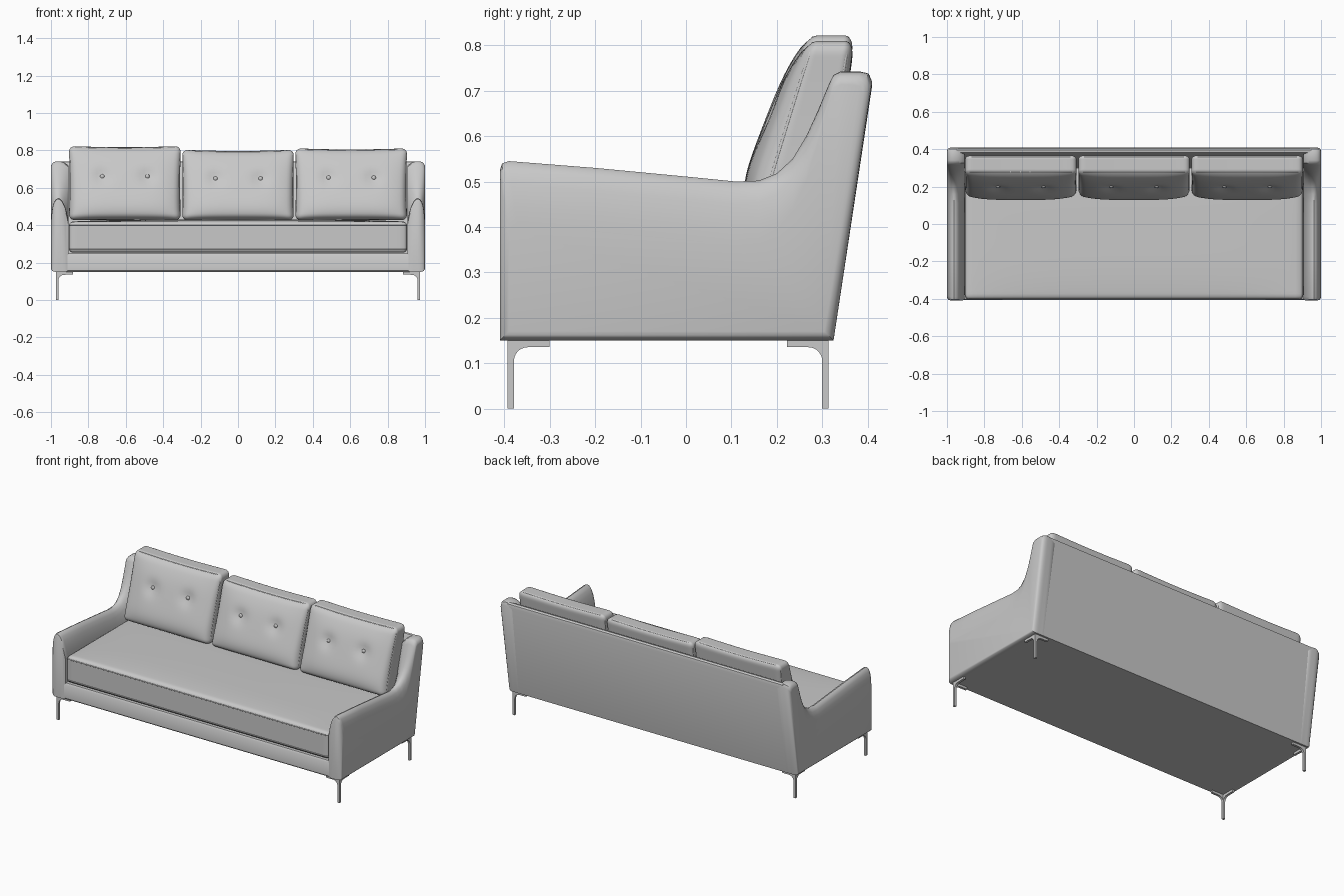
import bpy, bmesh, math
from mathutils import Vector

cube = bpy.data.objects.get("Cube")
if cube:
    bpy.data.objects.remove(cube, do_unlink=True)

fabric = bpy.data.materials.new("warm_grey")
fabric.use_nodes = True
GREY = (0.58, 0.58, 0.58, 1)
fabric.diffuse_color = GREY
fabric.node_tree.nodes["Principled BSDF"].inputs["Base Color"].default_value = GREY


def finish(name, bm, angle=40):
    bmesh.ops.recalc_face_normals(bm, faces=bm.faces)
    mesh = bpy.data.meshes.new(name)
    bm.to_mesh(mesh)
    bm.free()
    obj = bpy.data.objects.new(name, mesh)
    bpy.context.collection.objects.link(obj)
    mesh.materials.append(fabric)
    bpy.ops.object.select_all(action='DESELECT')
    obj.select_set(True)
    bpy.context.view_layer.objects.active = obj
    bpy.ops.object.shade_smooth_by_angle(angle=math.radians(angle))
    return obj


def loft(name, rings, angle=40):
    """Skin a list of equal-length closed rings and cap both ends."""
    bm = bmesh.new()
    loops = [[bm.verts.new(p) for p in ring] for ring in rings]
    for a, b in zip(loops, loops[1:]):
        for i in range(len(a)):
            j = (i + 1) % len(a)
            bm.faces.new((a[i], a[j], b[j], b[i]))
    bm.faces.new(loops[0])
    bm.faces.new(loops[-1])
    return finish(name, bm, angle)


def soft_box(name, half, radius, shape):
    """Rounded box whose points are then moved by the shape function."""
    bm = bmesh.new()
    bmesh.ops.create_cube(bm, size=2)
    bmesh.ops.subdivide_edges(bm, edges=bm.edges[:], cuts=31, use_grid_fill=True)
    half = Vector(half)
    for v in bm.verts:
        p = Vector([h * math.copysign(1 - (1 - min(abs(c), 1)) ** 1.5, c)
                    for c, h in zip(v.co, half)])
        core = Vector([max(-(h - radius), min(h - radius, c)) for c, h in zip(p, half)])
        v.co = shape(core + (p - core).normalized() * radius)
    return finish(name, bm, 60)


def piping(name, points, radius=0.004):
    curve = bpy.data.curves.new(name, 'CURVE')
    curve.dimensions = '3D'
    curve.bevel_depth = radius
    curve.bevel_resolution = 2
    line = curve.splines.new('POLY')
    line.points.add(len(points) - 1)
    for p, co in zip(line.points, points):
        p.co = (*co, 1)
    line.use_cyclic_u = True
    curve.materials.append(fabric)
    bpy.context.collection.objects.link(bpy.data.objects.new(name, curve))


def round_rect(w, h, r, steps=10):
    """Outline of a rounded rectangle, also sampled along its straight sides."""
    corners = []
    for k in range(4):
        cx, cy = (w - r) * (1, -1, -1, 1)[k], (h - r) * (1, 1, -1, -1)[k]
        corners.append([Vector((cx + r * math.cos(a), cy + r * math.sin(a)))
                        for a in [(k + i / 5) * math.pi / 2 for i in range(6)]])
    out = []
    for k in range(4):
        out += corners[k]
        a, b = corners[k][-1], corners[(k + 1) % 4][0]
        out += [a.lerp(b, i / steps) for i in range(1, steps)]
    return out


# Arms: side outline (y, z, how much the top rounds off), lofted across x
outline = [(-.41, .15, 0), (-.41, .525, 1), (-.405, .54, 1), (-.39, .545, 1),
           (-.2, .53, 1), (.0, .511, 1), (.11, .5, 1), (.16, .502, .95),
           (.2, .518, .9), (.235, .55, .8), (.265, .6, .7), (.29, .655, .5),
           (.315, .715, .3), (.325, .735, .2), (.34, .742, .2), (.385, .742, .2),
           (.402, .738, .2), (.41, .72, .2), (.325, .15, 0)]
# x position, drop of the top, inset of the edges
sections = [(.905, .13, .006), (.915, .08, .002), (.925, .045, 0), (.937, .02, 0),
            (.95, .004, 0), (.962, 0, 0), (.974, .006, 0), (.984, .022, .002),
            (.992, .05, .005), (.998, .1, .012), (1.0, .14, .02)]
for side, label in ((1, "left"), (-1, "right")):
    rings = []
    for x, drop, inset in sections:
        ring = []
        for y, z, f in outline:
            dy = inset if y < -.38 else -inset if (y > .37 or z < .2) else 0
            ring.append((side * x, y + dy, z - drop * f + (inset if z < .2 else 0)))
        rings.append(ring)
    loft(label + "_arm", rings)

# Reclined back panel and base
back = [(.325, .15), (.409, .715), (.405, .733), (.395, .74), (.383, .738),
        (.376, .725), (.3, .25), (.29, .15)]
loft("back_panel", [[(x, y, z) for y, z in back] for x in (-.95, .95)])
base = [(-.4, .15), (-.407, .157), (-.407, .24), (-.4, .25), (.31, .25), (.31, .15)]
loft("base", [[(x, y, z) for y, z in base] for x in (-.95, .95)])


# Single long seat cushion with a slightly crowned top
def seat_shape(p):
    u, v = p.x / .903, (p.y + .0) / .35
    crown = .012 * (1 - u ** 4) * (1 - v ** 4) if p.z > 0 else 0
    return Vector((p.x, p.y - .05, p.z + .336 + crown))


soft_box("seat_cushion", (.903, .352, .083), .022, seat_shape)
for label, z in (("upper", .402), ("lower", .27)):
    piping("seat_piping_" + label,
           [(p.x, p.y - .05, z) for p in round_rect(.902, .352, .022)], .003)

# Back cushions: leaning, bulging, tufted by two buttons
W, D, H = .299, .07, .19
BUTTON_X, BUTTON_Z = .122, .035


def lean(p):
    u, v, s = p.x / W, p.z / H, p.y / D
    h = (v + 1) / 2
    front, rear = .145 + .125 * h, .32 + .05 * h
    y = front + (rear - front) * (s + 1) / 2
    if s < 0:
        puff = max(0, 1 - u ** 4) ** .8 * max(0, 1 - v ** 4) * (.05 - .025 * h)
        for bx in (-BUTTON_X, BUTTON_X):
            d2 = (p.x - bx) ** 2 + (p.z - BUTTON_Z) ** 2
            puff -= .016 * math.exp(-d2 / .0016)
        y -= puff * -s
    # soft sag of the outline between the corners
    sag = .006 * math.cos(u * math.pi / 2) * (1 if v > 0 else -.3) * abs(v)
    return Vector((p.x * (1 - .012 * math.cos(v * math.pi / 2)), y, p.z + .617 - sag))


for cx, lift, label in ((-.605, .008, "right"), (0, -.002, "middle"), (.605, .002, "left")):
    def place(p):
        q = lean(p)
        return Vector((q.x + cx, q.y, q.z + lift * (p.z / H + 1)))

    soft_box(label + "_back_cushion", (W, D, H), .03, place)
    for part, depth in (("front", -.052), ("rear", .052)):
        piping(label + "_" + part + "_piping",
               [place(Vector((p.x, depth, p.y))) for p in round_rect(W - .006, H - .006, .03)])
    for n, bx in enumerate((-BUTTON_X, BUTTON_X)):
        bm = bmesh.new()
        bmesh.ops.create_uvsphere(bm, u_segments=16, v_segments=10, radius=.012)
        spot = place(Vector((bx, -D, BUTTON_Z)))
        for v in bm.verts:
            v.co = Vector((v.co.x, v.co.y * .7, v.co.z)) + spot
        finish(f"{label}_button_{n + 1}", bm, 60)

# Legs: slim post curving into two mounting arms along x and y
T = .007
bracket = [(-T, 0), (T, 0), (T, .105)]
bracket += [(T + .03 * (1 - math.cos(a)), .105 + .03 * math.sin(a))
            for a in [i * math.pi / 12 for i in range(1, 7)]]
bracket += [(.085, .136), (.085, .152), (-T, .152)]
for sx, side in ((1, "left"), (-1, "right")):
    for y0, sy, end in ((-.386, 1, "front"), (.307, -1, "back")):
        x0 = .967 * sx
        loft(f"{end}_{side}_leg_lengthwise",
             [[(x0 - sx * a, y0 + t, z) for a, z in bracket] for t in (-T, T)])
        loft(f"{end}_{side}_leg_crosswise",
             [[(x0 + t, y0 + sy * a, z) for a, z in bracket] for t in (-T, T)])
